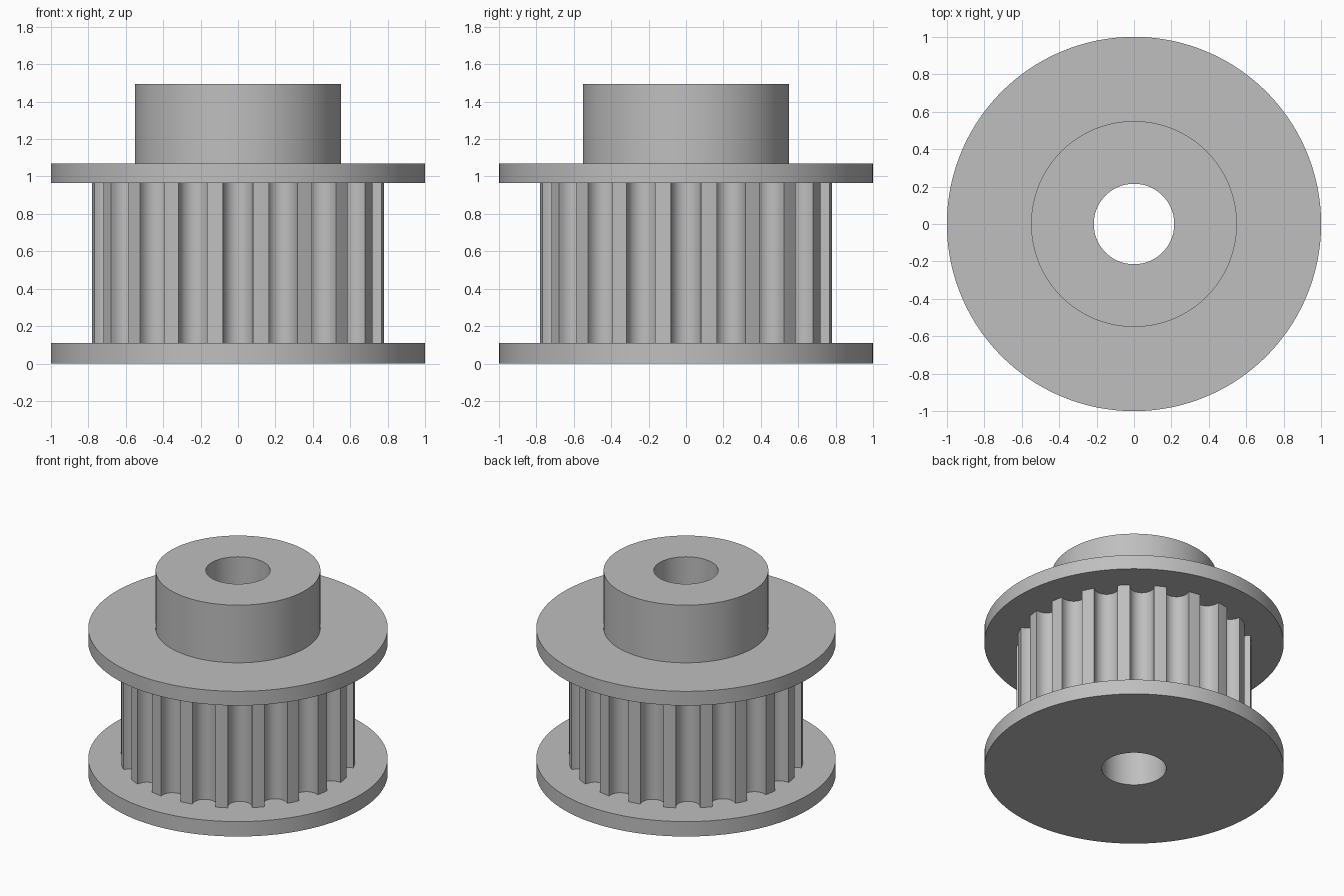
import bpy
import bmesh
from math import cos, sin, pi, tau, sqrt, atan2

cube = bpy.data.objects.get("Cube")
if cube:
    bpy.data.objects.remove(cube, do_unlink=True)

BORE = 0.215
TEETH = 20
BARREL_R = 0.785
GROOVE_R = 0.08
GROOVE_DEPTH = 0.105

GREY = (0.52, 0.52, 0.52, 1)
metal = bpy.data.materials.new("grey metal")
metal.use_nodes = True
metal.diffuse_color = GREY
metal.node_tree.nodes["Principled BSDF"].inputs["Base Color"].default_value = GREY


def circle(radius, count, start=0.0):
    return [(radius * cos(start + tau * i / count), radius * sin(start + tau * i / count))
            for i in range(count)]


def bored_part(name, outline, z0, z1, start=0.0):
    """Extrude an outline from z0 to z1 with the round bore through it."""
    count = len(outline)
    bore = circle(BORE, count, start)
    bm = bmesh.new()
    # Loops in section order: outer bottom, outer top, bore top, bore bottom
    loops = [[bm.verts.new((x, y, z)) for x, y in pts]
             for pts, z in ((outline, z0), (outline, z1), (bore, z1), (bore, z0))]
    for k in range(4):
        a, b = loops[k], loops[(k + 1) % 4]
        for i in range(count):
            j = (i + 1) % count
            bm.faces.new((a[i], a[j], b[j], b[i]))
    bmesh.ops.recalc_face_normals(bm, faces=bm.faces)
    mesh = bpy.data.meshes.new(name)
    bm.to_mesh(mesh)
    bm.free()
    mesh.materials.append(metal)
    obj = bpy.data.objects.new(name, mesh)
    bpy.context.collection.objects.link(obj)
    bpy.ops.object.select_all(action='DESELECT')
    obj.select_set(True)
    bpy.context.view_layer.objects.active = obj
    bpy.ops.object.shade_smooth_by_angle(angle=pi / 6)
    return obj


def toothed_outline():
    """Round-bottomed grooves with straight walls between narrow lands."""
    lip = sqrt(BARREL_R ** 2 - GROOVE_R ** 2)
    centre = BARREL_R - GROOVE_DEPTH + GROOVE_R
    half = atan2(GROOVE_R, lip)
    steps = 12
    groove = [(lip, -GROOVE_R)]
    for i in range(steps + 1):
        t = pi * i / steps
        groove.append((centre - GROOVE_R * sin(t), -GROOVE_R * cos(t)))
    groove.append((lip, GROOVE_R))
    # Middle point keeps the land on the barrel's round surface
    groove.append((BARREL_R * cos(pi / TEETH), BARREL_R * sin(pi / TEETH)))
    points = []
    for n in range(TEETH):
        c, s = cos(tau * n / TEETH), sin(tau * n / TEETH)
        points += [(x * c - y * s, x * s + y * c) for x, y in groove]
    return points, -half


# Flanges and hub
bored_part("lower_flange", circle(1.0, 160), 0.0, 0.11)
bored_part("upper_flange", circle(1.0, 160), 0.965, 1.07)
bored_part("hub", circle(0.55, 160), 1.07, 1.495)

# Toothed barrel between the flanges
teeth, first_angle = toothed_outline()
bored_part("toothed_barrel", teeth, 0.11, 0.965, first_angle)
